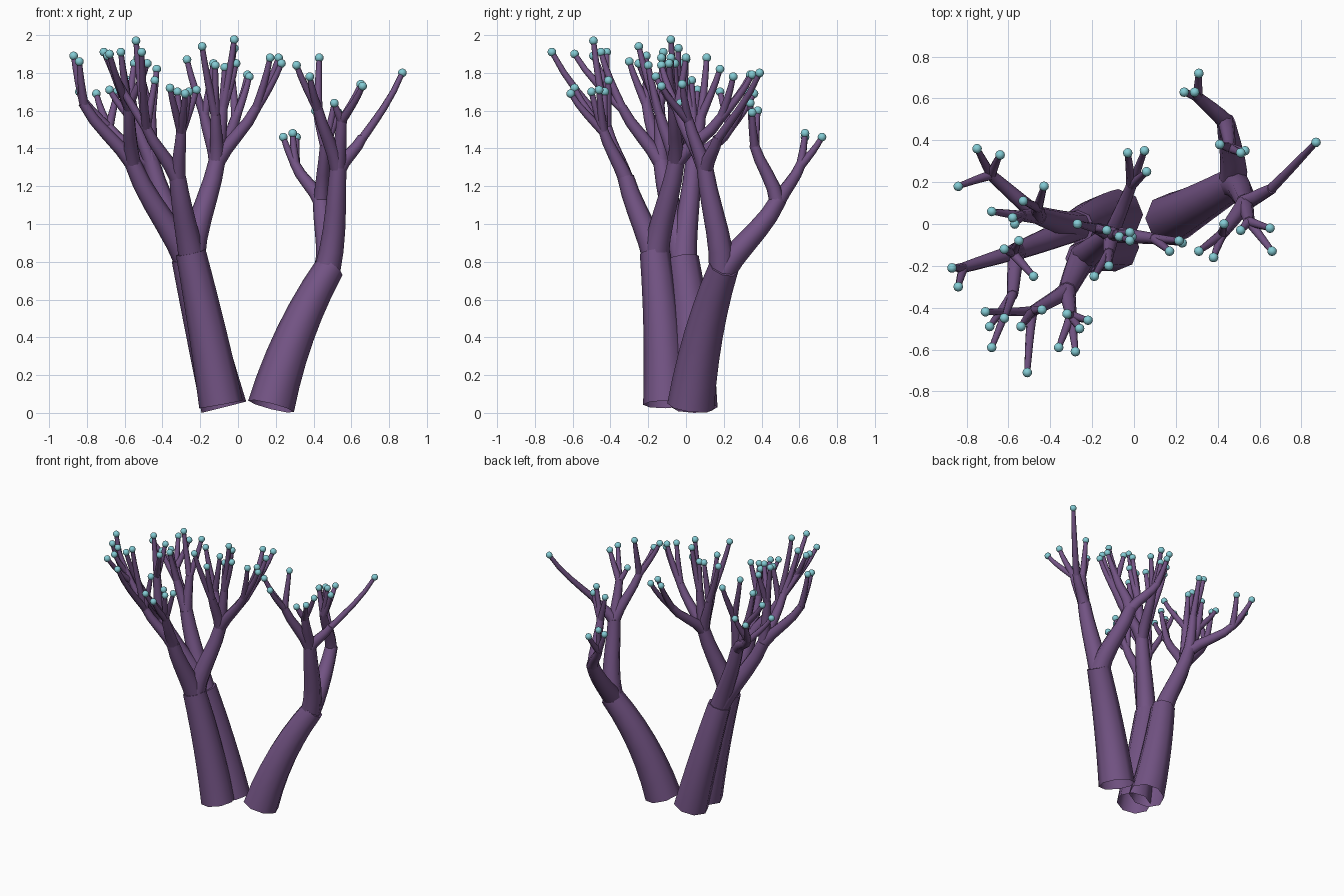
import bpy, bmesh, math
from mathutils import Vector

default_cube = bpy.data.objects.get("Cube")
if default_cube:
    bpy.data.objects.remove(default_cube, do_unlink=True)

UP = Vector((0, 0, 1))
SIDES = 8
made = []


def make_material(name, colour):
    mat = bpy.data.materials.new(name)
    mat.use_nodes = True
    mat.diffuse_color = colour
    mat.node_tree.nodes["Principled BSDF"].inputs["Base Color"].default_value = colour
    return mat


bark = make_material("purple bark", (0.17, 0.087, 0.23, 1))
teal = make_material("teal tip", (0.23, 0.6, 0.66, 1))


def finish(bm, name, mat):
    bmesh.ops.recalc_face_normals(bm, faces=bm.faces)
    mesh = bpy.data.meshes.new(name)
    bm.to_mesh(mesh)
    bm.free()
    mesh.materials.append(mat)
    obj = bpy.data.objects.new(name, mesh)
    bpy.context.collection.objects.link(obj)
    made.append(obj)


def add_tube(bm, start, end, d0, d1, r0, r1, steps):
    """Tapered tube along a cubic curve, open below and capped at its end."""
    reach = (end - start).length / 3
    a, b = start + d0 * reach, end - d1 * reach
    rings = []
    for i in range(steps + 1):
        t = i / steps
        u = 1 - t
        p = start * u**3 + a * (3 * u * u * t) + b * (3 * u * t * t) + end * t**3
        d = (a - start) * u * u + (b - a) * (2 * u * t) + (end - b) * t * t
        turn = UP.rotation_difference(d.normalized())
        r = r0 + (r1 - r0) * t
        ring = []
        for k in range(SIDES):
            ang = math.tau * k / SIDES
            ring.append(bm.verts.new(p + turn @ Vector((r * math.cos(ang), r * math.sin(ang), 0))))
        rings.append(ring)
    for low, high in zip(rings, rings[1:]):
        for k in range(SIDES):
            n = (k + 1) % SIDES
            bm.faces.new((low[k], low[n], high[n], high[k]))
    bm.faces.new(rings[-1])


class Limb:
    """A branch that starts at its parent's end and remembers its own end."""

    def __init__(self, name, parent, end, r0, r1, lean=None, steps=5):
        self.end = Vector(end)
        if isinstance(parent, Limb):
            start = parent.end - parent.heading * r0 * 0.4
            chord = (self.end - start).normalized()
            d0 = (parent.heading * 0.5 + chord).normalized()
        else:
            start = Vector(parent)
            chord = d0 = (self.end - start).normalized()
        if lean:
            self.heading = Vector(lean).normalized()
            d0 = (chord * 2 - self.heading).normalized()
        else:
            self.heading = (chord + UP * 0.5).normalized()
        bm = bmesh.new()
        add_tube(bm, start, self.end, d0, self.heading, r0, r1, steps)
        finish(bm, name, bark)


def bough(name, parent, end):
    return Limb(name, parent, end, 0.07, 0.044)


def twigs(name, parent, fork, *tips):
    """A thin branch to a fork, then twigs with a ball on each end."""
    stem = Limb(name + "_branch", parent, fork, 0.041, 0.026, steps=4)
    wood, balls = bmesh.new(), bmesh.new()
    for tip in tips:
        tip = Vector(tip)
        chord = (tip - stem.end).normalized()
        d0 = (chord * 2 + stem.heading * 0.3 - UP * 0.3).normalized()
        d1 = (chord + UP * 0.4).normalized()
        add_tube(wood, stem.end - stem.heading * 0.015, tip, d0, d1, 0.024, 0.014, 4)
        ball = bmesh.ops.create_uvsphere(balls, u_segments=12, v_segments=8, radius=0.023)
        bmesh.ops.translate(balls, verts=ball["verts"], vec=tip)
    finish(wood, name + "_twigs", bark)
    finish(balls, name + "_tips", teal)


# Three trunks
left_trunk = Limb("left_trunk", (.175, .025, .035), (.485, .2, .77), .125, .08, (.5, .3, .8), 6)
back_trunk = Limb("back_trunk", (-.075, .045, .03), (-.27, -.015, .82), .122, .083, (-.24, -.15, 1), 6)
front_trunk = Limb("front_trunk", (-.09, -.11, .045), (-.25, -.165, .85), .117, .08, (-.22, -.12, 1), 6)

# Left trunk: upright bough and rear bough
upright = bough("upright_bough", left_trunk, (.53, .1, 1.3))
twigs("long", upright, (.66, .17, 1.46), (.87, .39, 1.8))
twigs("inner", upright, (.42, -.05, 1.62), (.43, 0, 1.88), (.31, -.13, 1.84), (.38, -.16, 1.78))
twigs("outer", upright, (.55, .01, 1.56), (.51, -.03, 1.64), (.65, -.02, 1.74), (.66, -.13, 1.73))
rear = bough("rear_bough", left_trunk, (.44, .49, 1.13))
twigs("rear_low", rear, (.3, .61, 1.32), (.24, .63, 1.46), (.29, .63, 1.48), (.31, .72, 1.46))
twigs("rear_high", rear, (.46, .36, 1.42), (.41, .38, 1.6), (.51, .34, 1.64), (.53, .35, 1.59))

# Back trunk: side bough and right bough
side = bough("side_bough", back_trunk, (-.46, .04, 1.33))
twigs("side_back", side, (-.69, .24, 1.52), (-.75, .36, 1.69), (-.64, .33, 1.7), (-.84, .18, 1.7))
twigs("side_right", side, (-.54, .04, 1.54), (-.68, .06, 1.71), (-.58, .03, 1.76), (-.57, 0, 1.75))
twigs("side_left", side, (-.46, .08, 1.58), (-.43, .18, 1.82), (-.53, .11, 1.88))
right = bough("right_bough", back_trunk, (-.56, -.13, 1.33))
twigs("far_right", right, (-.82, -.21, 1.64), (-.87, -.21, 1.89), (-.84, -.3, 1.86))
twigs("right_top", right, (-.58, -.14, 1.64), (-.62, -.12, 1.91), (-.55, -.08, 1.85), (-.48, -.25, 1.85))
twigs("right_front", right, (-.58, -.34, 1.62), (-.69, -.49, 1.89), (-.62, -.45, 1.91), (-.68, -.59, 1.9))

# Front trunk: centre bough and front bough
centre = bough("centre_bough", front_trunk, (-.11, -.05, 1.34))
twigs("centre_back", centre, (-.01, .19, 1.57), (-.03, .34, 1.79), (.05, .35, 1.79), (.06, .25, 1.78))
twigs("centre_left", centre, (.1, -.07, 1.62), (.17, -.13, 1.88), (.215, -.08, 1.88), (.23, -.09, 1.85))
twigs("centre_top", centre, (-.08, -.05, 1.62), (-.07, -.06, 1.83), (-.02, -.04, 1.93),
      (-.02, -.08, 1.976), (-.01, -.06, 1.85))
twigs("centre_front", centre, (-.12, -.14, 1.58), (-.12, -.2, 1.84), (-.19, -.25, 1.94))
twigs("centre_right", centre, (-.18, -.02, 1.58), (-.27, 0, 1.87), (-.13, -.03, 1.85))
front = bough("front_bough", front_trunk, (-.32, -.32, 1.25))
twigs("front_right", front, (-.49, -.42, 1.52), (-.71, -.42, 1.91), (-.54, -.49, 1.97),
      (-.44, -.41, 1.76), (-.51, -.71, 1.91))
twigs("front_left", front, (-.3, -.44, 1.5), (-.32, -.43, 1.7), (-.22, -.46, 1.71),
      (-.26, -.5, 1.7), (-.36, -.59, 1.72), (-.28, -.61, 1.69))

# Smooth shading with sharp cap edges
bpy.ops.object.select_all(action="DESELECT")
for obj in made:
    obj.select_set(True)
bpy.context.view_layer.objects.active = made[0]
bpy.ops.object.shade_smooth_by_angle(angle=math.radians(50))
